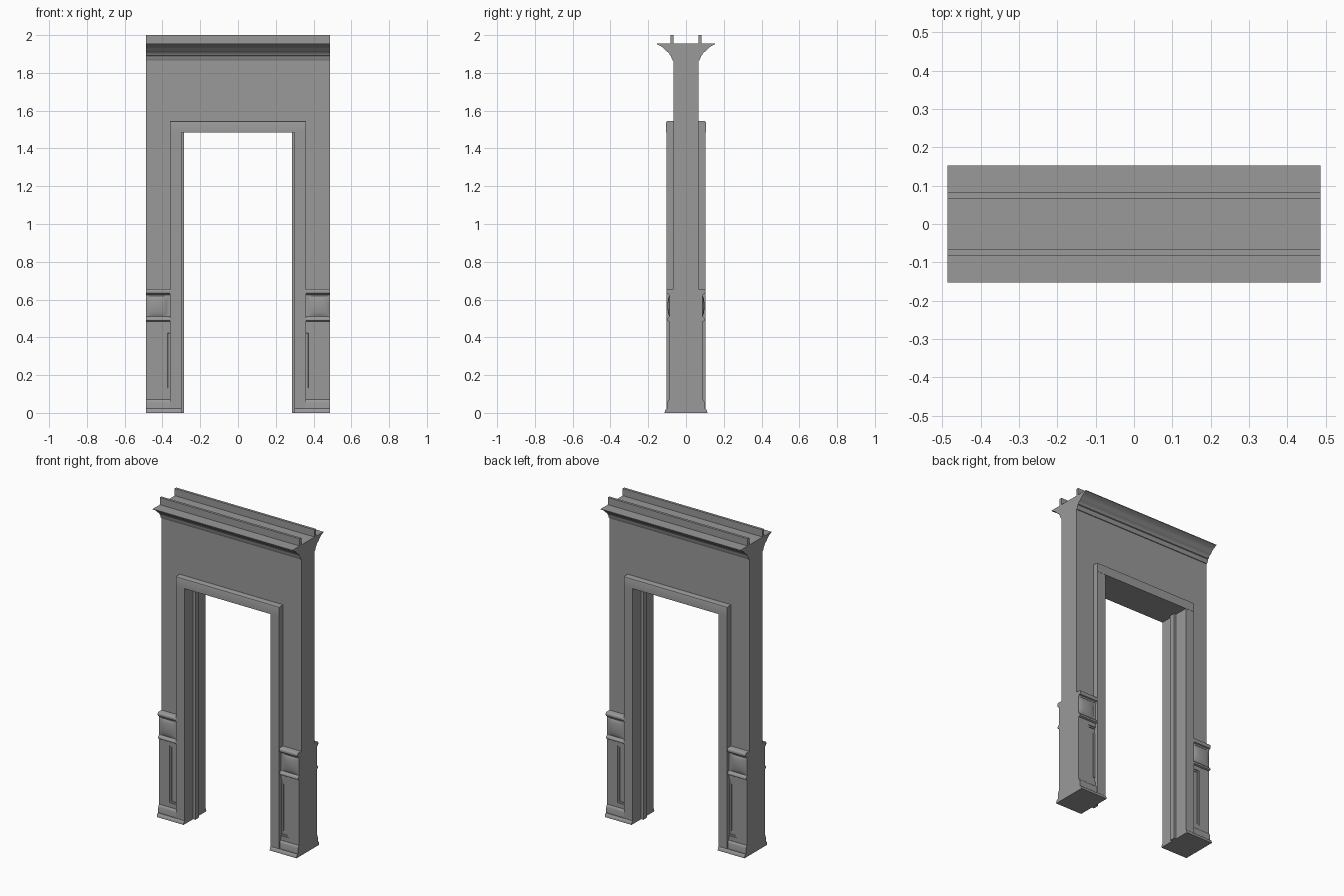
import bpy, bmesh, math

if "Cube" in bpy.data.objects:
    bpy.data.objects.remove(bpy.data.objects["Cube"])

SIDES = [(sx, sy) for sx in (-1, 1) for sy in (-1, 1)]
W = .487  # half width

paint = bpy.data.materials.new("dark_grey_paint")
paint.diffuse_color = (.32, .32, .32, 1)
paint.use_nodes = True
paint.node_tree.nodes["Principled BSDF"].inputs["Base Color"].default_value = paint.diffuse_color


def finish(name, bm, smooth=False):
    bmesh.ops.recalc_face_normals(bm, faces=bm.faces)
    me = bpy.data.meshes.new(name)
    bm.to_mesh(me)
    bm.free()
    me.materials.append(paint)
    ob = bpy.data.objects.new(name, me)
    bpy.context.collection.objects.link(ob)
    if smooth:
        bpy.context.view_layer.objects.active = ob
        ob.select_set(True)
        bpy.ops.object.shade_smooth_by_angle(angle=math.radians(35))
        ob.select_set(False)
    return ob


def prism(name, pts, vec, smooth=False):
    """Extrude a closed 3D outline along a vector."""
    bm = bmesh.new()
    f = bm.faces.new([bm.verts.new(p) for p in pts])
    r = bmesh.ops.extrude_face_region(bm, geom=[f])
    for v in r["geom"]:
        if isinstance(v, bmesh.types.BMVert):
            v.co.x += vec[0]
            v.co.y += vec[1]
            v.co.z += vec[2]
    return finish(name, bm, smooth)


def run_x(name, prof, x0, x1, sx=1, sy=1, smooth=False):
    """Run a (y, z) moulding profile along x."""
    return prism(name, [(sx * x0, sy * y, z) for y, z in prof], (sx * (x1 - x0), 0, 0), smooth)


def box(name, x0, x1, y0, y1, z0, z1, sx=1, sy=1):
    return run_x(name, [(y0, z0), (y1, z0), (y1, z1), (y0, z1)], x0, x1, sx, sy)


def raised_panel(name, x0, x1, z0, z1, y0, y1, inset, sx, sy):
    """Panel field with sloping edges."""
    bm = bmesh.new()
    a, b = [[bm.verts.new((sx * x, sy * y, z)) for x, z in
             ((x0 + i, z0 + i), (x1 - i, z0 + i), (x1 - i, z1 - i), (x0 + i, z1 - i))]
            for y, i in ((y0, 0), (y1, inset))]
    bm.faces.new(a)
    bm.faces.new(b)
    for i in range(4):
        j = (i + 1) % 4
        bm.faces.new((a[i], a[j], b[j], b[i]))
    return finish(name, bm)


def pillow(name, x0, x1, z0, z1, y, bulge, sx, sy, n=10):
    """Softly domed frieze block."""
    bm = bmesh.new()
    g = []
    for i in range(n + 1):
        for k in range(n + 1):
            u, v = i / n, k / n
            h = bulge * math.sqrt(max(0, math.sin(math.pi * u) * math.sin(math.pi * v)))
            g.append(bm.verts.new((sx * (x0 + (x1 - x0) * u), sy * (y + h), z0 + (z1 - z0) * v)))
    for i in range(n):
        for k in range(n):
            a = i * (n + 1) + k
            bm.faces.new((g[a], g[a + n + 1], g[a + n + 2], g[a + 1]))
    ob = finish(name, bm, True)
    # orient outward
    if sum(p.normal.y for p in ob.data.polygons) * sy < 0:
        ob.data.flip_normals()
    return ob


# wall with door opening
wall = [(-W, 0), (-.30, 0), (-.30, 1.485), (.30, 1.485), (.30, 0),
        (W, 0), (W, 1.954), (-W, 1.954)]
prism("wall", [(x, -.066, z) for x, z in wall], (0, .132, 0))

# door stop strips down the jambs
for sx in (-1, 1):
    box("door_stop", .285, .302, -.018, .018, 0, 1.485, sx)

# moulding profiles (y, z)
cornice = [(0, 1.955), (.153, 1.955), (.153, 1.951), (.145, 1.947), (.131, 1.94),
           (.118, 1.93), (.108, 1.918), (.1, 1.912), (.09, 1.905), (.085, 1.893),
           (.079, 1.89), (.077, 1.878), (.071, 1.866), (0, 1.866)]
baseboard = [(0, 0), (.098, 0), (.098, .055), (.095, .065), (.089, .072), (0, .072)]
shoe = [(0, 0), (.113, 0), (.112, .01), (.108, .018), (.104, .022), (0, .022)]
cap = [(0, .62), (.089, .62), (.092, .628), (.099, .631), (.103, .638),
       (.103, .647), (.099, .654), (.095, .656), (0, .656)]
mid_rail = [(0, .485), (.093, .485), (.099, .489), (.1, .496), (.097, .502),
            (.092, .506), (.087, .512), (0, .512)]
header = [(.05, 1.485), (.105, 1.485), (.105, 1.538), (.103, 1.543), (.098, 1.545), (.05, 1.545)]

for sy in (-1, 1):
    run_x("cornice", cornice, -W, W, 1, sy, True)
    box("top_strip", -W, W, .066, .082, 1.95, 2.0, 1, sy)
    run_x("header_casing", header, -.36, .36, 1, sy, True)

for sx, sy in SIDES:
    # door casing
    box("side_casing", .30, .36, .05, .104, 0, 1.487, sx, sy)
    run_x("shoe_moulding", shoe, .30, W, sx, sy, True)
    # wainscot mouldings
    run_x("baseboard", baseboard, .355, W, sx, sy, True)
    run_x("chair_rail_cap", cap, .355, W, sx, sy, True)
    run_x("wainscot_mid_rail", mid_rail, .355, W, sx, sy, True)
    # panel frame, inner trim and field
    box("panel_back", .355, W, .05, .078, .05, .64, sx, sy)
    box("panel_stile", .415, W, .07, .088, .05, .64, sx, sy)
    box("panel_bottom_rail", .355, .415, .07, .088, .05, .10, sx, sy)
    box("panel_top_rail", .355, .415, .07, .088, .46, .64, sx, sy)
    box("panel_side_trim", .406, .416, .07, .083, .10, .46, sx, sy)
    box("panel_bottom_trim", .355, .41, .07, .083, .09, .109, sx, sy)
    box("panel_top_trim", .355, .41, .07, .083, .451, .47, sx, sy)
    raised_panel("panel_field", .345, .374, .13, .424, .077, .083, .003, sx, sy)
    # frieze block between the rails
    pillow("frieze_block", .372, W, .51, .622, .087, .011, sx, sy)
